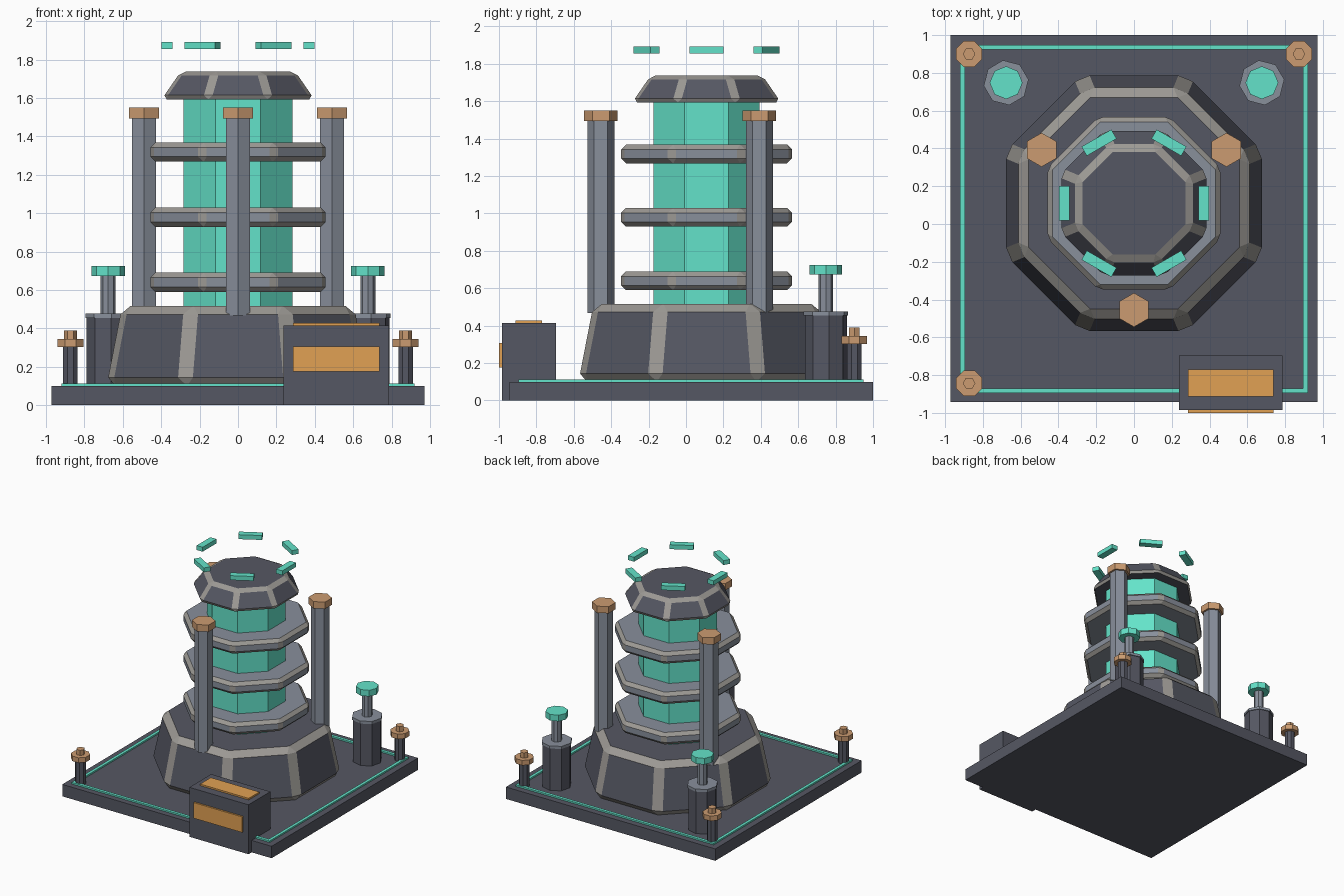
import bpy, bmesh
from math import pi, sin, cos, radians

if "Cube" in bpy.data.objects:
    bpy.data.objects.remove(bpy.data.objects["Cube"])

CY = 0.11                 # tower axis in y
COS8, COS6 = cos(pi / 8), cos(pi / 6)


def material(name, r, g, b):
    m = bpy.data.materials.new(name)
    m.diffuse_color = tuple((c / 255) ** 2.2 for c in (r, g, b)) + (1,)
    m.use_nodes = True
    m.node_tree.nodes["Principled BSDF"].inputs["Base Color"].default_value = m.diffuse_color
    return m


DARK = material("dark_metal", 86, 88, 99)
STEEL = material("steel", 135, 142, 154)
EDGE = material("worn_edge", 155, 152, 147)
TEAL = material("teal_glow", 100, 226, 200)
COPPER = material("copper", 202, 154, 112)
ORANGE = material("orange_panel", 224, 160, 84)


def finish(name, bm, mat):
    bmesh.ops.recalc_face_normals(bm, faces=bm.faces)
    me = bpy.data.meshes.new(name)
    bm.to_mesh(me)
    bm.free()
    ob = bpy.data.objects.new(name, me)
    bpy.context.collection.objects.link(ob)
    me.materials.append(mat)
    return ob


def prism(name, x, y, z0, z1, r0, mat, sides=8, r1=None, turn=0.0, bevel=0):
    """Upright n-sided prism or frustum; radii go to the corners."""
    r1 = r0 if r1 is None else r1
    bm = bmesh.new()
    rings = []
    for r, z in ((r0, z0), (r1, z1)):
        rings.append([bm.verts.new((x + r * cos(turn + 2 * pi * i / sides),
                                    y + r * sin(turn + 2 * pi * i / sides), z))
                      for i in range(sides)])
    a, b = rings
    bm.faces.new(a)
    bm.faces.new(b)
    for i in range(sides):
        j = (i + 1) % sides
        bm.faces.new((a[i], a[j], b[j], b[i]))
    ob = finish(name, bm, mat)
    if bevel:
        ob.data.materials.append(EDGE)
        mod = ob.modifiers.new("edge_chamfer", 'BEVEL')
        mod.width, mod.segments, mod.material = bevel, 1, 1
        mod.limit_method = 'NONE'
    return ob


def box(name, x0, x1, y0, y1, z0, z1, mat):
    bm = bmesh.new()
    bmesh.ops.create_cube(bm, size=1)
    for v in bm.verts:
        v.co.x = x1 if v.co.x > 0 else x0
        v.co.y = y1 if v.co.y > 0 else y0
        v.co.z = z1 if v.co.z > 0 else z0
    return finish(name, bm, mat)


# Base slab with inlaid glowing trim
box("base_slab", -0.972, 0.972, -0.943, 1.0, 0, 0.1, DARK)
for s, side in ((-1, "left"), (1, "right")):
    box("trim_" + side, *sorted((s * 0.92, s * 0.895)), -0.895, 0.948, 0.095, 0.113, TEAL)
box("trim_front", -0.895, 0.895, -0.895, -0.87, 0.095, 0.113, TEAL)
box("trim_back", -0.895, 0.895, 0.923, 0.948, 0.095, 0.113, TEAL)

# Tower: plinth, core, rings and cap
prism("plinth", 0, CY, 0.1, 0.517, 0.685 / COS8, DARK, r1=0.604 / COS8,
      turn=pi / 8, bevel=0.045)
prism("energy_core", 0, CY, 0.5, 1.62, 0.284 / COS8, TEAL, turn=pi / 8)
for i in range(3):
    z = 0.59 + 0.339 * i
    prism(f"core_ring_{i + 1}", 0, CY, z, z + 0.1, 0.457 / COS8, STEEL,
          turn=pi / 8, bevel=0.026)
prism("tower_cap", 0, CY, 1.593, 1.738, 0.398 / COS8, DARK, r1=0.298 / COS8,
      turn=pi / 8, bevel=0.026)

# Three hexagonal columns around the core
for i, deg in enumerate((30, 150, 270)):
    x, y = 0.565 * cos(radians(deg)), CY + 0.565 * sin(radians(deg))
    prism(f"column_{i + 1}", x, y, 0.468, 1.5, 0.072, STEEL, 6, turn=pi / 6)
    prism(f"column_head_{i + 1}", x, y, 1.493, 1.55, 0.09, COPPER, 6, turn=pi / 6)

# Floating halo of six blocks
for i in range(6):
    ob = box(f"halo_block_{i + 1}", 0.342, 0.398, -0.091, 0.091, 1.855, 1.892, TEAL)
    ob.location.y = CY
    ob.rotation_euler.z = i * pi / 3

# Rear emitters
for s, side in ((-1, "left"), (1, "right")):
    x, y = s * 0.677, 0.748
    prism("emitter_body_" + side, x, y, 0.1, 0.455, 0.113, DARK, turn=radians(8))
    prism("emitter_collar_" + side, x, y, 0.455, 0.477, 0.12, STEEL, turn=radians(8))
    prism("emitter_stem_" + side, x, y, 0.47, 0.68, 0.039, STEEL)
    prism("emitter_head_" + side, x, y, 0.673, 0.725, 0.087, TEAL)

# Corner bolts on three corners (the console takes the fourth)
for i, (x, y) in enumerate(((-0.873, 0.9), (0.873, 0.9), (-0.873, -0.843))):
    prism(f"bolt_post_{i + 1}", x, y, 0.1, 0.31, 0.041, DARK, turn=pi / 8)
    prism(f"bolt_flange_{i + 1}", x, y, 0.303, 0.345, 0.074, COPPER, turn=pi / 8)
    prism(f"bolt_tip_{i + 1}", x, y, 0.34, 0.389, 0.033, COPPER, 6)

# Control console with lit panels
box("console", 0.238, 0.787, -0.985, -0.695, 0, 0.415, DARK)
box("console_front_panel", 0.287, 0.738, -1.0, -0.97, 0.175, 0.306, ORANGE)
box("console_top_panel", 0.287, 0.738, -0.912, -0.77, 0.4, 0.428, ORANGE)
